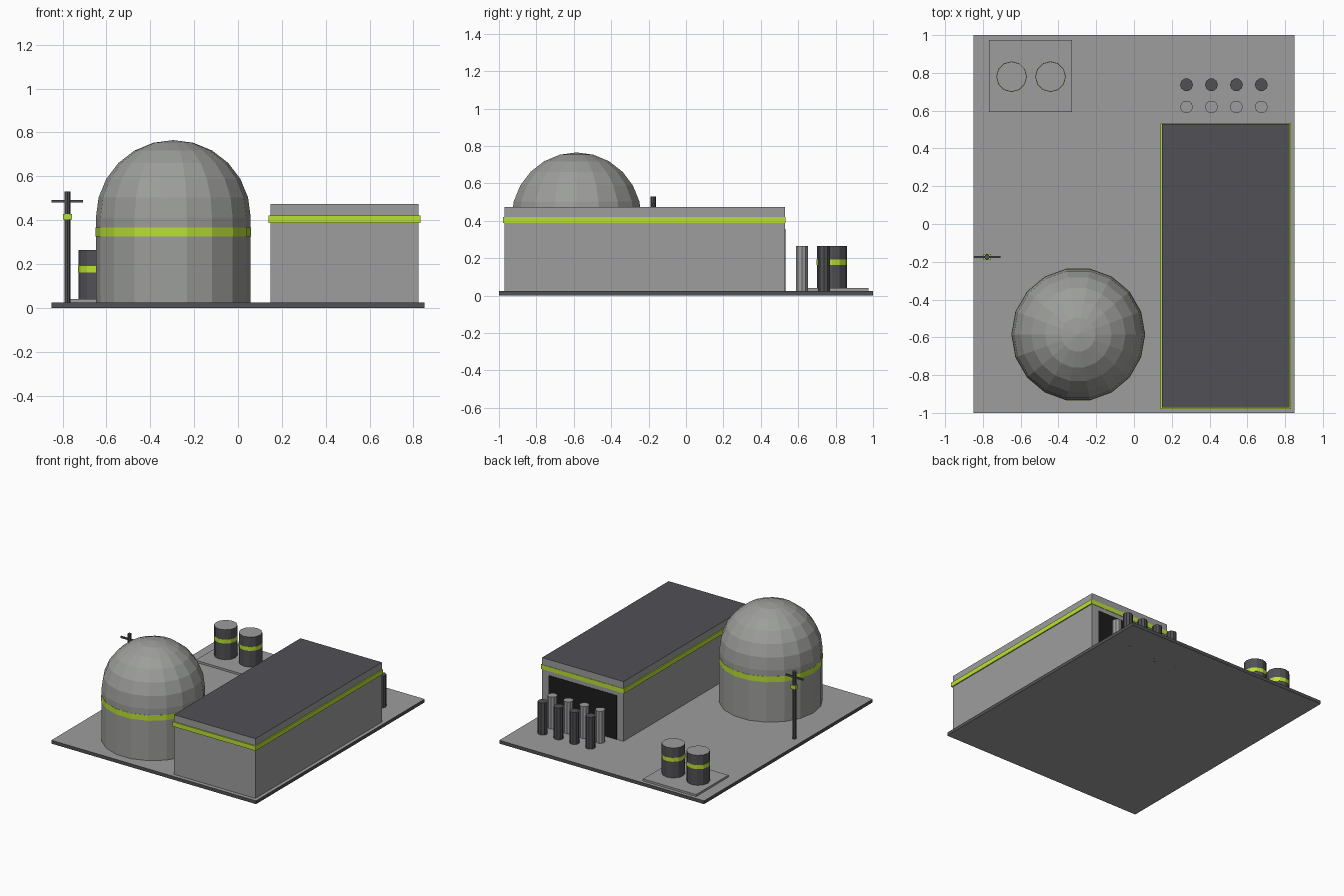
import bpy, bmesh
from math import sin, cos, pi

cube = bpy.data.objects.get("Cube")
if cube:
    bpy.data.objects.remove(cube)


def material(name, r, g, b):
    m = bpy.data.materials.new(name)
    m.use_nodes = True
    m.diffuse_color = (r, g, b, 1)
    m.node_tree.nodes["Principled BSDF"].inputs["Base Color"].default_value = (r, g, b, 1)
    return m


GREY = material("concrete grey", 0.34, 0.34, 0.34)
DOME = material("dome grey", 0.335, 0.343, 0.325)
DARK = material("dark slate", 0.083, 0.083, 0.092)
LIME = material("lime", 0.49, 0.75, 0.035)
BLACK = material("door black", 0.012, 0.012, 0.013)


def finish(name, bm, side, top=None, bottom=None):
    """Turn a bmesh into an object; flat tops and bottoms may get their own colour."""
    bmesh.ops.recalc_face_normals(bm, faces=bm.faces)
    mesh = bpy.data.meshes.new(name)
    for m in (side, top or side, bottom or side):
        mesh.materials.append(m)
    for f in bm.faces:
        f.material_index = 1 if f.normal.z > 0.99 else 2 if f.normal.z < -0.99 else 0
    bm.to_mesh(mesh)
    bm.free()
    obj = bpy.data.objects.new(name, mesh)
    bpy.context.collection.objects.link(obj)
    return obj


def box(name, x, y, z, side, top=None, bottom=None):
    bm = bmesh.new()
    bmesh.ops.create_cube(bm, size=1)
    for v in bm.verts:
        for i, (lo, hi) in enumerate((x, y, z)):
            v.co[i] = hi if v.co[i] > 0 else lo
    return finish(name, bm, side, top, bottom)


def lathe(name, x, y, profile, sides, side, top=None):
    """Revolve (radius, height) pairs into a closed faceted solid."""
    bm = bmesh.new()
    rings = [[bm.verts.new((x + r * cos(2 * pi * i / sides),
                            y + r * sin(2 * pi * i / sides), z))
              for i in range(sides)] for r, z in profile]
    for a, b in zip(rings, rings[1:]):
        for i in range(sides):
            j = (i + 1) % sides
            bm.faces.new((a[i], a[j], b[j], b[i]))
    bm.faces.new(rings[0][::-1])
    bm.faces.new(rings[-1])
    return finish(name, bm, side, top)


def cylinder(name, x, y, r, z0, z1, sides, side, top=None):
    return lathe(name, x, y, [(r, z0), (r, z1)], sides, side, top)


GROUND = 0.025

# Ground slab, dark only around its rim
box("ground_slab", (-0.85, 0.85), (-1, 1), (0, GROUND), DARK, GREY, GREY)

# Long hall with roof, stripe and back door
box("hall", (0.148, 0.824), (-0.971, 0.53), (GROUND, 0.473), GREY, DARK)
box("hall_stripe", (0.14, 0.832), (-0.979, 0.533), (0.387, 0.421), LIME)
box("hall_door", (0.203, 0.768), (0.525, 0.533), (GROUND, 0.355), BLACK)

# Domed tower: straight wall, then a quarter-circle cap
R, SPRING, STEPS = 0.353, 0.412, 6
cap = [(R * cos(pi / 2 * k / STEPS), SPRING + R * sin(pi / 2 * k / STEPS))
       for k in range(STEPS)]
cap.append((0.001, SPRING + R))
lathe("domed_tower", -0.295, -0.585, [(R, GROUND)] + cap, 18, DOME)
cylinder("tower_stripe", -0.295, -0.585, R + 0.0015, 0.325, 0.367, 18, LIME)

# Pad with two banded tanks
box("tank_pad", (-0.767, -0.327), (0.592, 0.975), (GROUND, 0.04), GREY)
for label, x in (("right", -0.648), ("left", -0.442)):
    cylinder(label + "_tank", x, 0.78, 0.08, 0.04, 0.265, 12, DARK, GREY)
    cylinder(label + "_tank_band", x, 0.78, 0.0815, 0.162, 0.192, 12, LIME)

# Two rows of upright rods behind the hall
for i in range(4):
    x = 0.278 + 0.132 * i
    cylinder(f"light_rod_{i + 1}", x, 0.62, 0.034, GROUND, 0.265, 10, GREY)
    cylinder(f"dark_rod_{i + 1}", x, 0.737, 0.034, 0, 0.265, 10, DARK)

# Mast with crossbar and band
cylinder("mast", -0.778, -0.175, 0.014, 0, 0.53, 8, DARK)
box("mast_band", (-0.798, -0.758), (-0.191, -0.159), (0.402, 0.429), LIME)
box("mast_crossbar", (-0.851, -0.706), (-0.181, -0.169), (0.48, 0.492), DARK)
